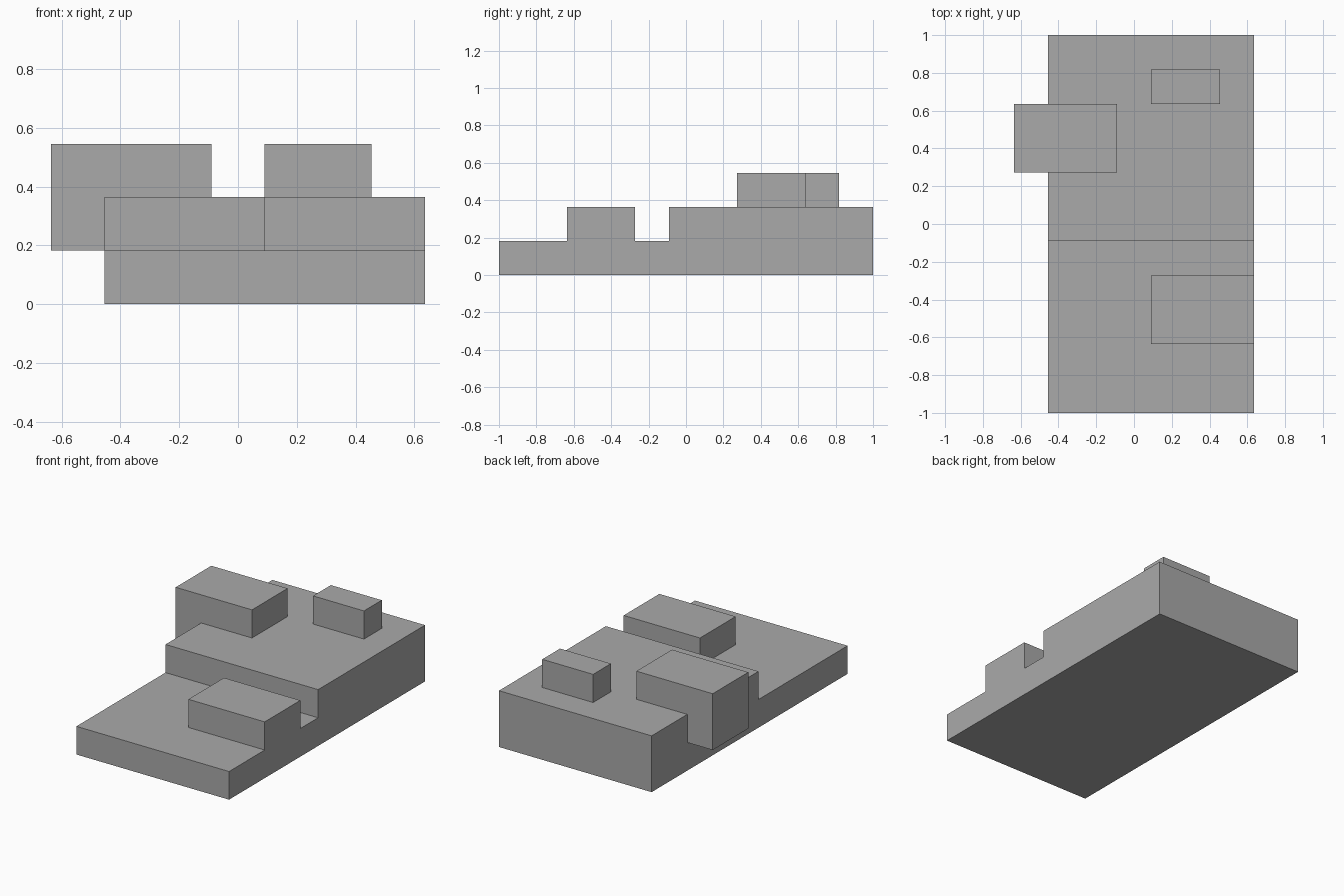
import bpy, bmesh

cube = bpy.data.objects.get("Cube")
if cube:
    bpy.data.objects.remove(cube, do_unlink=True)

U = 1 / 11  # grid module: the model is 22 modules long

grey = bpy.data.materials.new("plain_grey")
grey.use_nodes = True
colour = (0.4, 0.4, 0.4, 1)
grey.diffuse_color = colour
grey.node_tree.nodes["Principled BSDF"].inputs["Base Color"].default_value = colour


def extrude_profile(name, profile, x0, x1):
    """Extrude a (y, z) outline along x, all measured in modules."""
    bm = bmesh.new()
    face = bm.faces.new([bm.verts.new((x0 * U, y * U, z * U)) for y, z in profile])
    moved = bmesh.ops.extrude_face_region(bm, geom=[face])["geom"]
    verts = [v for v in moved if isinstance(v, bmesh.types.BMVert)]
    bmesh.ops.translate(bm, verts=verts, vec=((x1 - x0) * U, 0, 0))
    bmesh.ops.recalc_face_normals(bm, faces=bm.faces)
    mesh = bpy.data.meshes.new(name)
    bm.to_mesh(mesh)
    bm.free()
    mesh.materials.append(grey)
    obj = bpy.data.objects.new(name, mesh)
    bpy.context.collection.objects.link(obj)


def block(name, x, y, z):
    outline = [(y[0], z[0]), (y[1], z[0]), (y[1], z[1]), (y[0], z[1])]
    extrude_profile(name, outline, *x)


# Stepped slab: low front terrace and high rear terrace
extrude_profile("stepped_base",
                [(-11, 0), (11, 0), (11, 4), (-1, 4), (-1, 2), (-11, 2)], -5, 7)

# Block on the front terrace, flush with the left side
block("front_block", (1, 7), (-7, -3), (2, 4))

# Block let into the rear terrace, overhanging the right side
block("overhanging_block", (-7, -1), (3, 7), (2, 6))

# Small block near the back
block("small_rear_block", (1, 5), (7, 9), (4, 6))
